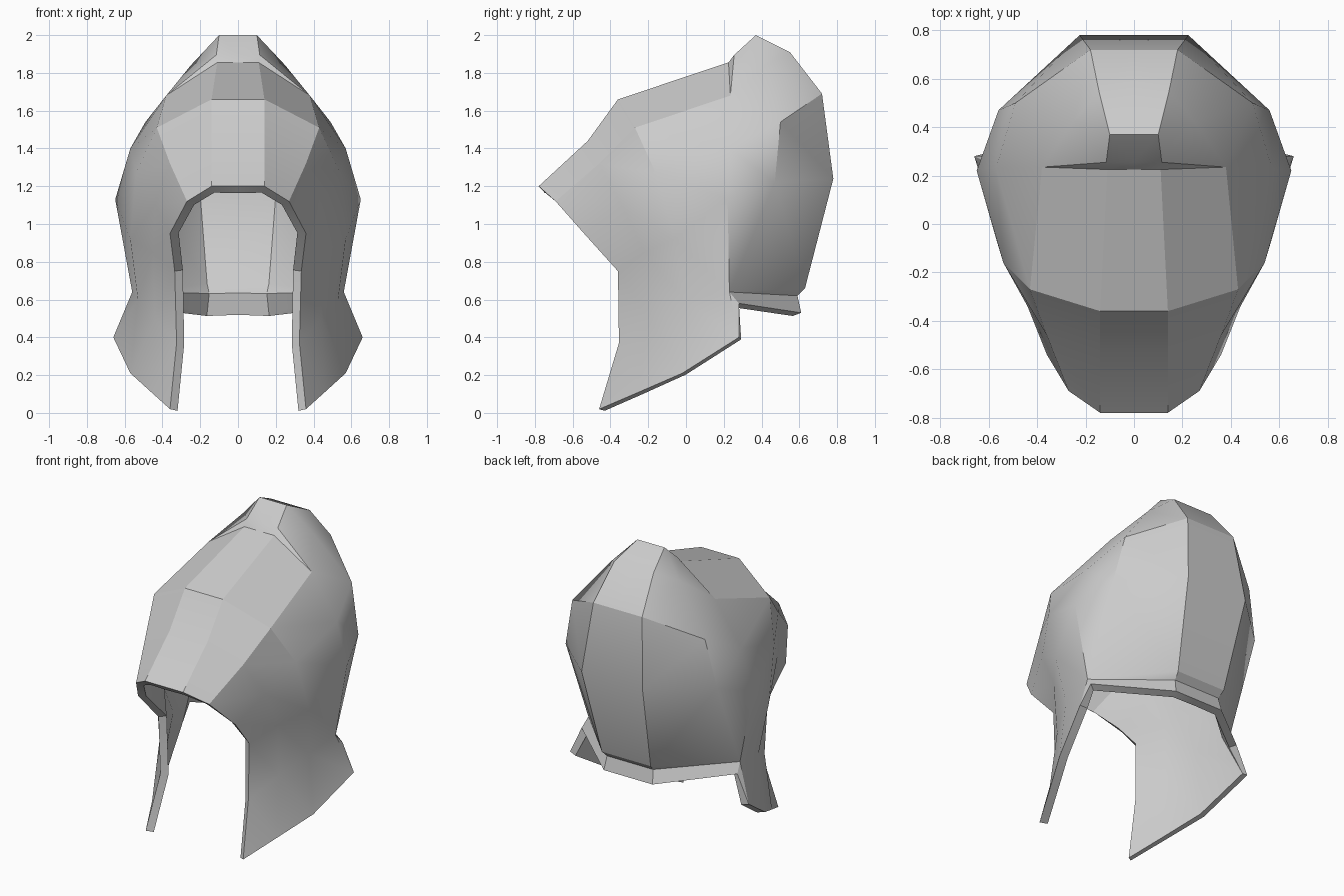
import bpy
import bmesh

cube = bpy.data.objects.get("Cube")
if cube:
    bpy.data.objects.remove(cube, do_unlink=True)

# Plain metal
steel = bpy.data.materials.new("grey_steel")
steel.use_nodes = True
grey = (0.6, 0.6, 0.6, 1)
steel.diffuse_color = grey
steel.node_tree.nodes["Principled BSDF"].inputs["Base Color"].default_value = grey

# Left-half arches, listed from crown down to the lower edge
face_rim = [(.14, -.78, 1.2), (.27, -.69, 1.12), (.36, -.54, .95),
            (.335, -.36, .75), (.325, -.355, .37), (.36, -.46, .02)]
visor = [(.14, -.52, 1.44), (.36, -.46, 1.32), (.44, -.34, 1.1),
         (.45, -.22, .85), (.44, -.2, .5), (.46, -.25, .11)]
brow = [(.14, -.36, 1.66), (.43, -.27, 1.51), (.54, -.16, 1.27),
        (.57, -.06, .92), (.53, -.01, .6), (.57, -.02, .21)]
temple = [(.11, .225, 1.855), (.38, .235, 1.68), (.57, .23, 1.4),
          (.65, .22, 1.13), (.56, .23, .64), (.66, .28, .4)]
nape, cheek_tip = temple[4], temple[5]
# Small ledge above the temple, then the rear crease and the back strip
ledge = [(.115, .255, 1.895)] + temple[1:5] + [nape, cheek_tip]
rear_crease = [(.1, .37, 2), (.25, .425, 1.84), (.49, .5, 1.54),
               (.56, .47, 1.22), nape, nape, (.575, .28, .58)]
back_strip = [(.1, .37, 2), (.145, .55, 1.91), (.18, .72, 1.69),
              (.225, .78, 1.24), (.18, .63, .66), (.17, .59, .62), (.18, .61, .53)]


def on_centre(p):
    return (0, p[1], p[2])


arches = [[on_centre(a[0])] + a for a in
          (face_rim, visor, brow, temple, ledge, rear_crease, back_strip)]
arches.append([on_centre(p) for p in arches[-1]])

# Loft between neighbouring arches, sharing coincident points
bm = bmesh.new()
verts = {}


def vert(p):
    if p not in verts:
        verts[p] = bm.verts.new(p)
    return verts[p]


for a, b in zip(arches, arches[1:]):
    for r in range(min(len(a), len(b)) - 1):
        corners = list(dict.fromkeys((a[r], a[r + 1], b[r + 1], b[r])))
        if len(corners) > 2:
            bm.faces.new([vert(p) for p in corners])

mesh = bpy.data.meshes.new("helmet_shell")
bm.to_mesh(mesh)
bm.free()
mesh.materials.append(steel)
helmet = bpy.data.objects.new("helmet_shell", mesh)
bpy.context.collection.objects.link(helmet)

# Mirror to the other side and thicken inward
mirror = helmet.modifiers.new("mirror", 'MIRROR')
mirror.use_clip = True
shell = helmet.modifiers.new("thickness", 'SOLIDIFY')
shell.thickness = 0.05
shell.offset = -1

bpy.ops.object.select_all(action='DESELECT')
helmet.select_set(True)
bpy.context.view_layer.objects.active = helmet
for name in [m.name for m in helmet.modifiers]:
    bpy.ops.object.modifier_apply(modifier=name)
bpy.ops.object.shade_smooth_by_angle(angle=0.5)
